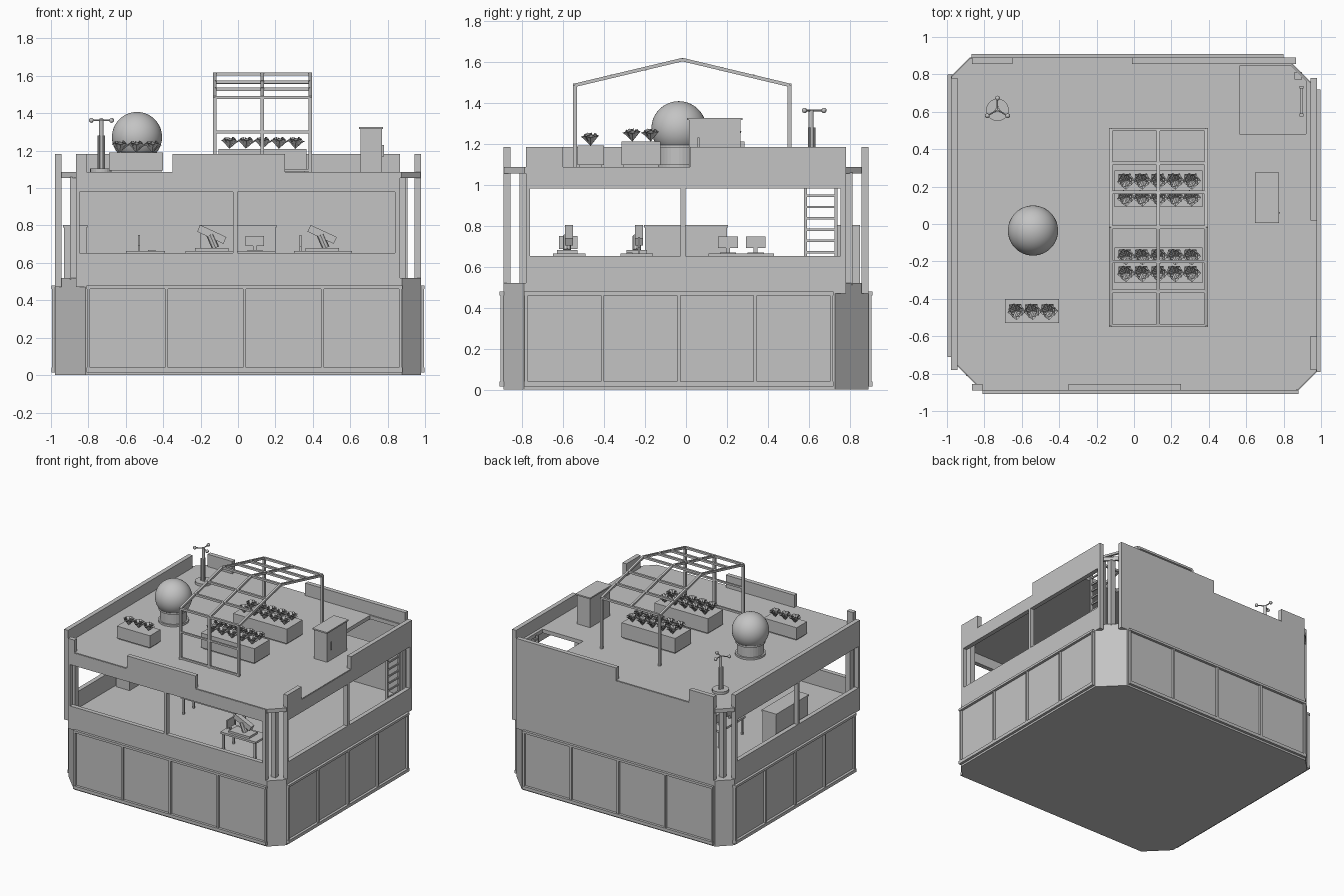
import bpy, bmesh, math
from mathutils import Vector, Matrix

old = bpy.data.objects.get("Cube")
if old:
    bpy.data.objects.remove(old, do_unlink=True)

grey = bpy.data.materials.new("plain grey")
grey.use_nodes = True
grey.diffuse_color = (0.55, 0.55, 0.55, 1)
grey.node_tree.nodes["Principled BSDF"].inputs["Base Color"].default_value = grey.diffuse_color


def finish(name, bm, smooth=False):
    bmesh.ops.recalc_face_normals(bm, faces=bm.faces[:])
    mesh = bpy.data.meshes.new(name)
    bm.to_mesh(mesh)
    bm.free()
    mesh.materials.append(grey)
    for p in mesh.polygons:
        p.use_smooth = smooth
    ob = bpy.data.objects.new(name, mesh)
    bpy.context.collection.objects.link(ob)
    return ob


def add_box(bm, x0, x1, y0, y1, z0, z1):
    m = Matrix.Translation(((x0 + x1) / 2, (y0 + y1) / 2, (z0 + z1) / 2))
    m = m @ Matrix.Diagonal((abs(x1 - x0), abs(y1 - y0), abs(z1 - z0), 1))
    bmesh.ops.create_cube(bm, size=1, matrix=m)


def boxes(name, items):
    bm = bmesh.new()
    for b in items:
        add_box(bm, *b)
    return finish(name, bm)


def add_bar(bm, a, b, r, sides=4):
    # Straight bar between two points
    a, b = Vector(a), Vector(b)
    d = b - a
    m = Matrix.Translation((a + b) / 2) @ d.to_track_quat('Z', 'Y').to_matrix().to_4x4()
    m = m @ Matrix.Rotation(math.pi / 4 if sides == 4 else 0, 4, 'Z')
    bmesh.ops.create_cone(bm, cap_ends=True, segments=sides, radius1=r, radius2=r, depth=d.length, matrix=m)


def add_disc(bm, x, y, z0, z1, r, sides=32):
    add_bar(bm, (x, y, z0), (x, y, z1), r, sides)


def prism(name, pts, z0, z1):
    bm = bmesh.new()
    face = bm.faces.new([bm.verts.new((x, y, z0)) for x, y in pts])
    ext = bmesh.ops.extrude_face_region(bm, geom=[face])
    bmesh.ops.translate(bm, vec=(0, 0, z1 - z0), verts=[v for v in ext["geom"] if isinstance(v, bmesh.types.BMVert)])
    return finish(name, bm)


def outline(X, Y):
    # Footprint with two wide and two narrow cut corners
    w, n = 0.163, 0.1
    return [(-X, w - Y), (w - X, -Y), (X - n, -Y), (X, n - Y),
            (X, Y - w), (X - w, Y), (n - X, Y), (-X, Y - n)]


def on_side(side, a0, a1, o0, o1, z0, z1):
    # Box given along a side, with o measured outwards
    s = -1 if side in ("front", "left") else 1
    if side in ("front", "back"):
        return (a0, a1, s * o0, s * o1, z0, z1)
    return (s * o0, s * o1, a0, a1, z0, z1)


# Ground storey and roof with hatch opening
prism("base", outline(0.978, 0.89), 0, 0.52)
roof = prism("roof", outline(0.975, 0.887), 1.055, 1.085)
cutter = prism("hatch_cutter", [(0.565, 0.48), (0.92, 0.48), (0.92, 0.765), (0.84, 0.845), (0.565, 0.845)], 1, 1.2)
cutter.hide_render = True
cutter.hide_viewport = True
cut = roof.modifiers.new("hatch", 'BOOLEAN')
cut.operation = 'DIFFERENCE'
cut.solver = 'EXACT'
cut.object = cutter

# Walls: half length, outer distance, panel span, raised parapet spans
SIDES = {
    "front": (0.866, 0.89, (-0.81, 0.88), [(-0.866, -0.81), (-0.35, 0.25)]),
    "back": (0.866, 0.89, (-0.87, 0.80), [(-0.866, -0.65), (-0.01, 0.866)]),
    "left": (0.78, 0.978, (-0.71, 0.80), [(-0.78, 0.78)]),
    "right": (0.78, 0.978, (-0.79, 0.72), [(-0.78, -0.60), (0.02, 0.78)]),
}
for side, (half, out, (p0, p1), parapets) in SIDES.items():
    inner = out - 0.035
    if side == "back":
        parts = [(-half, half, 0.47, 1.08)]
    else:
        parts = [(-half, half, 0.47, 0.652), (-half, half, 0.98, 1.08),
                 (-half, 0.018 - half, 0.652, 0.98), (half - 0.026, half, 0.652, 0.98),
                 (-0.026, -0.003, 0.652, 0.98)]
    parts += [(a, b, 1.08, 1.183) for a, b in parapets]
    boxes(side + "_wall", [on_side(side, a, b, inner, out, z0, z1) for a, b, z0, z1 in parts])

    # Framed cladding on the ground storey
    edge = out + 0.02
    bars = [on_side(side, p0, p1, out - 0.01, edge, z0, z1) for z0, z1 in ((0.015, 0.04), (0.46, 0.478))]
    for i in range(5):
        c = p0 + 0.01 + (p1 - p0 - 0.02) * i / 4
        bars.append(on_side(side, c - 0.008, c + 0.008, out - 0.01, edge - 0.004, 0.02, 0.47))
    boxes(side + "_panel_frame", bars)

# Corner columns
boxes("corner_columns", [(x - 0.02, x + 0.02, y - 0.02, y + 0.02, 0.51, 1.06)
                         for x in (-0.878, 0.878) for y in (-0.793, 0.793)])

# Ladder under the hatch
rungs = [(0.89, 0.9, 0.58, 0.735, z, z + 0.012) for z in [0.555 + 0.055 * i for i in range(10)]]
rails = [(0.885, 0.905, y, y + 0.014, 0.52, 1.08) for y in (0.576, 0.724)]
boxes("ladder", rungs + rails)

# Indoor cabinets
boxes("side_cabinet", [(-0.93, -0.81, -0.2, 0.2, 0.52, 0.79), (-0.935, -0.805, -0.205, 0.205, 0.79, 0.802)])
boxes("back_cabinet", [(-0.2, 0.2, 0.74, 0.85, 0.52, 0.79), (-0.205, 0.205, 0.735, 0.85, 0.79, 0.802)])


# Desks
def desk(name, x0, x1, y0, y1):
    legs = [(x, x + 0.014, y, y + 0.014, 0.52, 0.65) for x in (x0 + 0.01, x1 - 0.024) for y in (y0 + 0.01, y1 - 0.024)]
    boxes(name, [(x0, x1, y0, y1, 0.648, 0.664)] + legs)


desk("front_desk", 0.3, 0.61, -0.65, -0.49)
desk("middle_desk", -0.28, 0.2, -0.32, -0.16)
desk("side_desk", -0.6, -0.39, 0.11, 0.43)

# Tilted instruments on the desks
for name, x, y in (("front_instrument", 0.45, -0.58), ("middle_instrument", -0.14, -0.24)):
    bm = bmesh.new()
    add_box(bm, x - 0.09, x + 0.09, y - 0.05, y + 0.05, 0.664, 0.68)
    add_bar(bm, (x + 0.02, y, 0.68), (x - 0.01, y, 0.75), 0.02, 8)
    add_bar(bm, (x - 0.07, y + 0.01, 0.785), (x + 0.07, y + 0.01, 0.72), 0.028, 4)
    finish(name, bm)

# Computer screens, keyboard
boxes("middle_screen", [(0.04, 0.14, -0.235, -0.225, 0.69, 0.745), (0.08, 0.1, -0.235, -0.225, 0.664, 0.69),
                        (0.05, 0.13, -0.29, -0.26, 0.664, 0.67)])
boxes("front_screen", [(0.33, 0.34, -0.62, -0.53, 0.685, 0.75), (0.33, 0.34, -0.585, -0.565, 0.664, 0.69)])
for i, y in enumerate((0.205, 0.34)):
    boxes(f"side_screen_{i}", [(-0.535, -0.525, y - 0.048, y + 0.048, 0.69, 0.748),
                               (-0.535, -0.525, y - 0.01, y + 0.01, 0.664, 0.69),
                               (-0.48, -0.44, y - 0.04, y + 0.04, 0.664, 0.67)])

# Observation dome on pedestal
bm = bmesh.new()
bmesh.ops.create_uvsphere(bm, u_segments=48, v_segments=32, radius=0.134,
                          matrix=Matrix.Translation((-0.54, -0.035, 1.273)))
finish("dome", bm, True)
bm = bmesh.new()
for z0, z1, r in ((1.08, 1.1, 0.11), (1.1, 1.18, 0.098), (1.18, 1.2, 0.108)):
    add_disc(bm, -0.54, -0.035, z0, z1, r)
finish("dome_pedestal", bm)

# Wind gauge
bm = bmesh.new()
gx, gy = -0.73, 0.61
add_disc(bm, gx, gy, 1.08, 1.105, 0.06, 24)
add_disc(bm, gx, gy, 1.1, 1.365, 0.012, 12)
for k in range(3):
    a = math.pi / 2 + k * math.tau / 3
    c, s = math.cos(a), math.sin(a)
    add_disc(bm, gx + c * 0.016, gy + s * 0.016, 1.1, 1.28, 0.006, 8)
    add_bar(bm, (gx, gy, 1.362), (gx + c * 0.06, gy + s * 0.06, 1.362), 0.004, 8)
    bmesh.ops.create_uvsphere(bm, u_segments=12, v_segments=8, radius=0.013,
                              matrix=Matrix.Translation((gx + c * 0.063, gy + s * 0.063, 1.362)))
finish("wind_gauge", bm)


# Planters with leafy rosettes
def planter(name, x0, x1, y0, y1, top, count, rows):
    boxes(name, [(x0, x1, y0, y1, 1.095, top), (x0 + 0.01, x1 - 0.01, y0 + 0.01, y1 - 0.01, 1.08, 1.1)])
    bm = bmesh.new()
    step = (x1 - x0 - 0.03) / count
    for y in rows:
        for i in range(count):
            o = Vector((x0 + 0.015 + step * (i + 0.5), y, top))
            for k in range(14):
                a = k * 2.4
                size = 0.052 - 0.0018 * k
                d = Vector((math.cos(a), math.sin(a), 0))
                side = Vector((-d.y, d.x, 0)) * size * 0.42
                up = Vector((0, 0, 0.045 + 0.0015 * k))
                tip = o + d * size + up * 0.9
                mid = o + d * size * 0.65 + up
                v = [bm.verts.new(p) for p in (o, mid + side, tip, mid - side, o + d * size * 0.7 + up * 0.7)]
                for q in ((0, 1, 4), (1, 2, 4), (2, 3, 4), (3, 0, 4)):
                    bm.faces.new([v[j] for j in q])
    finish(name + "_plants", bm)


planter("small_planter", -0.69, -0.4, -0.53, -0.4, 1.19, 3, [-0.465])
planter("front_planter", -0.105, 0.365, -0.315, -0.125, 1.21, 5, [-0.262, -0.172])
planter("back_planter", -0.105, 0.365, 0.09, 0.285, 1.21, 5, [0.142, 0.232])

# Greenhouse frame
bm = bmesh.new()
xs, y0, y1, ridge, eave, peak = (-0.124, 0.13, 0.386), -0.542, 0.505, -0.017, 1.485, 1.61
for x in xs:
    add_bar(bm, (x, y0, eave), (x, ridge, peak), 0.012)
    add_bar(bm, (x, y1, eave), (x, ridge, peak), 0.012)
    for y in (y0, y1):
        if x != xs[1] or y == y0:
            add_bar(bm, (x, y, 1.08), (x, y, eave), 0.013)
for y in (y0, -0.36, -0.2, ridge, 0.17, 0.325, y1):
    end = y0 if y < ridge else y1
    z = peak - (peak - eave) * (y - ridge) / (end - ridge)
    add_bar(bm, (xs[0], y, z), (xs[2], y, z), 0.012)
for z in (1.095, 1.3):
    add_bar(bm, (xs[0], y0, z), (xs[2], y0, z), 0.01)
finish("greenhouse_frame", bm)

# Roof cabinet with handle
boxes("roof_cabinet", [(0.655, 0.77, 0.015, 0.265, 1.08, 1.315), (0.648, 0.776, 0.005, 0.275, 1.315, 1.326),
                       (0.77, 0.78, 0.055, 0.065, 1.17, 1.23)])
